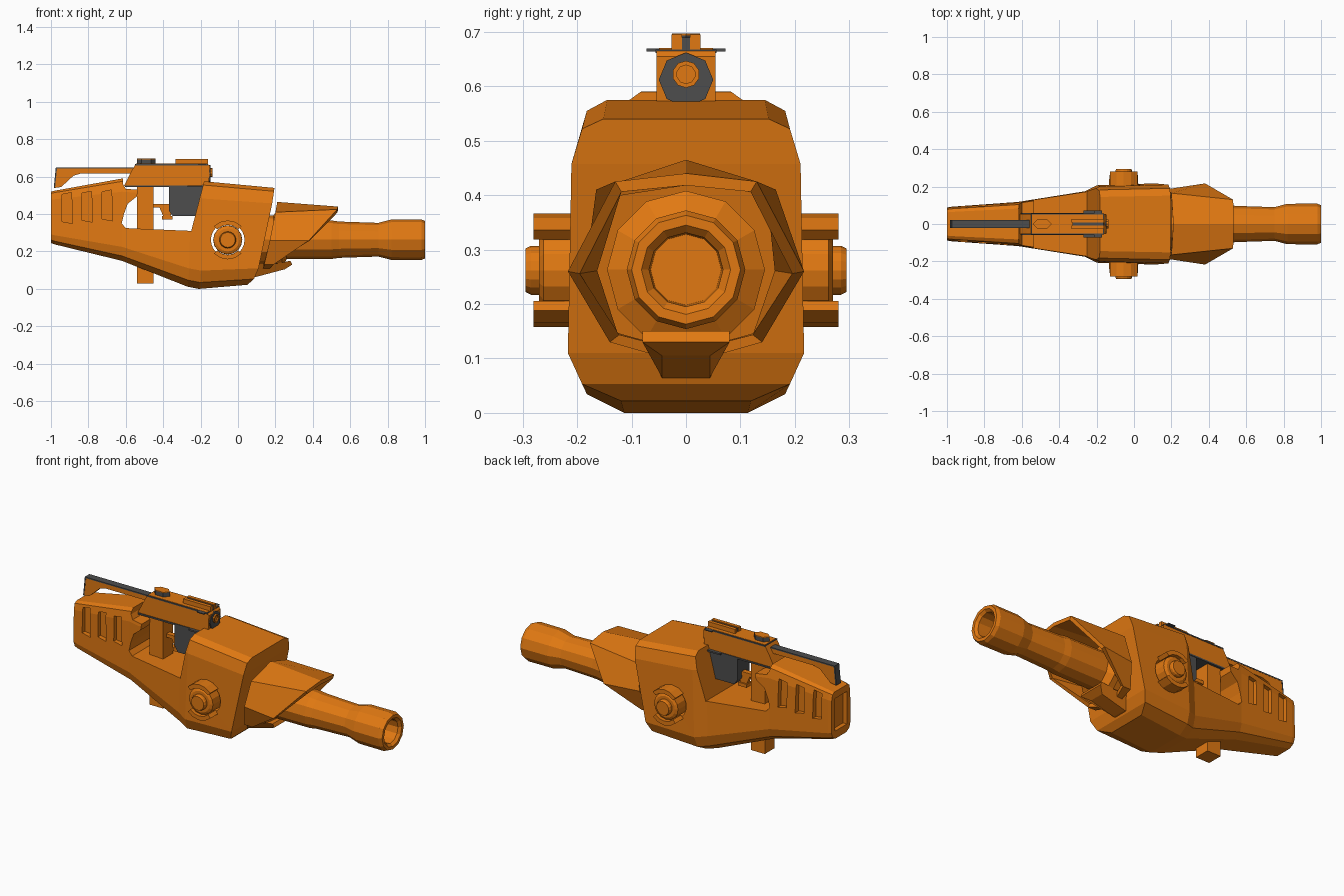
import bpy, bmesh, math

if "Cube" in bpy.data.objects:
    bpy.data.objects.remove(bpy.data.objects["Cube"])

def material(name, rgb):
    m = bpy.data.materials.new(name)
    m.diffuse_color = (*rgb, 1)
    m.use_nodes = True
    m.node_tree.nodes["Principled BSDF"].inputs["Base Color"].default_value = m.diffuse_color
    return m

ORANGE = material("orange paint", (0.75, 0.19, 0.006))
GRAY = material("dark gray metal", (0.075, 0.075, 0.075))

def make(name, verts, faces, mat=ORANGE):
    bm = bmesh.new()
    vs = [bm.verts.new(v) for v in verts]
    for f in faces:
        bm.faces.new([vs[i] for i in f])
    bmesh.ops.recalc_face_normals(bm, faces=bm.faces[:])
    me = bpy.data.meshes.new(name)
    bm.to_mesh(me)
    bm.free()
    me.materials.append(mat)
    ob = bpy.data.objects.new(name, me)
    bpy.context.collection.objects.link(ob)
    return ob

def prism(name, pts, y0, y1, mat=ORANGE):
    """Side profile (x, z) pushed from y0 to y1."""
    n = len(pts)
    verts = [(x, y, z) for y in (y0, y1) for x, z in pts]
    faces = [list(range(n)), list(range(n, 2 * n))]
    faces += [[i, (i + 1) % n, n + (i + 1) % n, n + i] for i in range(n)]
    return make(name, verts, faces, mat)

def box(name, x0, x1, z0, z1, w, mat=ORANGE):
    return prism(name, [(x0, z0), (x1, z0), (x1, z1), (x0, z1)], -w, w, mat)

def lathe(name, profile, sides, place, mat=ORANGE, close=False):
    """Rings of (along, radius); place maps (along, a, b) to a point."""
    verts, faces = [], []
    for t, r in profile:
        for k in range(sides):
            a = 2 * math.pi * k / sides
            verts.append(place(t, r * math.sin(a), r * math.cos(a)))
    for j in range(len(profile) - 1):
        for k in range(sides):
            k2 = (k + 1) % sides
            faces.append([j * sides + k, j * sides + k2, (j + 1) * sides + k2, (j + 1) * sides + k])
    faces += [list(range(sides)), list(range(len(verts) - sides, len(verts)))]
    return make(name, verts, faces, mat)

def along_x(zc):
    return lambda t, a, b: (t, a, zc + b)

def cut(target, cutter):
    m = target.modifiers.new("cut", "BOOLEAN")
    m.operation, m.solver, m.object = "DIFFERENCE", "EXACT", cutter
    bpy.context.view_layer.objects.active = target
    bpy.ops.object.modifier_apply(modifier=m.name)
    bpy.data.objects.remove(cutter)

# Main shell: chamfered sections lofted from the butt to the slanted front
STATIONS = [  # x bottom, x top, z bottom, z top, half width
    (-1.0, -1.0, 0.245, 0.52, 0.088), (-0.98, -0.98, 0.238, 0.525, 0.092),
    (-0.62, -0.62, 0.15, 0.59, 0.118), (-0.27, -0.25, 0.012, 0.585, 0.175),
    (-0.21, -0.18, 0.0, 0.575, 0.207), (0.05, 0.195, 0.022, 0.54, 0.217)]
verts, faces = [], []
for xb, xt, zb, zt, w in STATIONS:
    h = zt - zb
    half = [(0.55, 0), (0.88, 0.06), (1, 0.17), (0.97, 0.84), (0.88, 0.965), (0.7, 1)]
    ring = [(xb + (xt - xb) * t ** 0.5, s * w, zb + h * t) for s, t in half]
    verts += ring + [(x, -y, z) for x, y, z in reversed(ring)]
for j in range(len(STATIONS) - 1):
    for k in range(12):
        k2 = (k + 1) % 12
        faces.append([j * 12 + k, j * 12 + k2, j * 12 + 12 + k2, j * 12 + 12 + k])
for base in (0, len(verts) - 12):
    faces += [[base + k, base + k + 1, base + 10 - k, base + 11 - k] for k in range(5)]
shell = make("main_shell", verts, faces)

# Hand opening, butt recess, side slots and pivot bore
cut(shell, prism("cutter", [(-0.62, 0.8), (-0.615, 0.56), (-0.6, 0.535), (-0.535, 0.53), (-0.54, 0.495),
                            (-0.59, 0.455), (-0.61, 0.40), (-0.622, 0.35), (-0.6, 0.325), (-0.25, 0.31),
                            (-0.18, 0.58), (-0.18, 0.8)], -0.4, 0.4))
cut(shell, box("cutter", -1.1, -0.975, 0.29, 0.48, 0.055))
for i in range(3):
    x = -0.94 + i * 0.107
    z = 0.35 + i * 0.007
    w = 0.068 + i * 0.008
    slot = [(x, z + 0.01), (x + 0.055, z), (x + 0.05, z + 0.165), (x, z + 0.155)]
    for s in (-1, 1):
        cut(shell, prism("cutter", slot, s * w, s * 0.3))
PX, PZ = -0.055, 0.262
along_y = lambda t, a, b: (PX + a, t, PZ + b)
cut(shell, lathe("cutter", [(-0.4, 0.09), (0.4, 0.09)], 24, along_y))

# Pivot drum through the shell, with stepped hubs
lathe("pivot_drum", [(-0.295, 0.04), (-0.285, 0.045), (-0.27, 0.045), (-0.27, 0.062), (-0.262, 0.077),
                     (-0.2, 0.078), (0.2, 0.078), (0.262, 0.077), (0.27, 0.062), (0.27, 0.045),
                     (0.285, 0.045), (0.295, 0.04)], 16, along_y)

# Curved clips above and below each drum end
for s, side in ((-1, "front"), (1, "back")):
    for mid, pos in ((90, "top"), (270, "bottom")):
        angs = [math.radians(mid + d) for d in (-45, -22, 0, 22, 45)]
        pts = [(PX + 0.104 * math.cos(a), PZ + 0.104 * math.sin(a)) for a in angs]
        pts += [(PX + 0.08 * math.cos(a), PZ + 0.08 * math.sin(a)) for a in reversed(angs)]
        prism(f"pivot_clip_{side}_{pos}", pts, s * 0.205, s * 0.28)

# Barrel with flared hollow muzzle, and rear collar
lathe("barrel", [(0.1, 0.105), (0.5, 0.103), (0.54, 0.097), (0.75, 0.09), (0.82, 0.108), (0.98, 0.109),
                 (1.0, 0.1), (1.0, 0.082), (0.985, 0.068), (0.86, 0.065)], 12, along_x(0.263))
lathe("barrel_collar", [(0.08, 0.13), (0.19, 0.13), (0.2, 0.145), (0.235, 0.145), (0.26, 0.105)],
      12, along_x(0.263))

# Open faceted shroud with raked front edge
back = [(0.21, 0, 0.465), (0.2, 0.165, 0.41), (0.17, 0.185, 0.26), (0.14, 0.14, 0.13), (0.13, 0, 0.09)]
rim = [(0.535, 0, 0.44), (0.53, 0.13, 0.425), (0.38, 0.217, 0.26), (0.19, 0.14, 0.13), (0.15, 0, 0.09)]
verts = []
for half in (back, rim):
    verts += half + [(x, -y, z) for x, y, z in half[3:0:-1]]
faces = [[k, (k + 1) % 8, 8 + (k + 1) % 8, 8 + k] for k in range(8)]
shroud = make("barrel_shroud", verts, faces)
sol = shroud.modifiers.new("thickness", "SOLIDIFY")
sol.thickness, sol.offset = 0.022, -1

# Lower fin under the barrel
fin = prism("lower_fin", [(0.06, 0.06), (0.1, 0.065), (0.25, 0.105), (0.29, 0.13), (0.28, 0.15),
                          (0.2, 0.135), (0.1, 0.14)], -0.08, 0.08)
for v in fin.data.vertices:
    if v.co.z < 0.12:
        v.co.y *= 0.55

# Inner gun: receiver, tail, grip and trigger
prism("receiver", [(-0.61, 0.55), (-0.2, 0.55), (-0.155, 0.57), (-0.15, 0.655), (-0.16, 0.665),
                   (-0.55, 0.663), (-0.575, 0.62)], -0.054, 0.054)
prism("tail_stock", [(-0.98, 0.54), (-0.945, 0.545), (-0.88, 0.605), (-0.84, 0.617), (-0.56, 0.617),
                     (-0.56, 0.643), (-0.97, 0.643)], -0.02, 0.02)
box("tail_stock_top", -0.972, -0.56, 0.643, 0.65, 0.021, GRAY)
prism("tail_stock_end", [(-0.985, 0.54), (-0.978, 0.54), (-0.967, 0.65), (-0.974, 0.65)], -0.021, 0.021, GRAY)
box("grip", -0.54, -0.452, 0.03, 0.56, 0.045)
box("trigger_bar", -0.46, -0.36, 0.435, 0.455, 0.015)
box("trigger_block", -0.405, -0.35, 0.37, 0.39, 0.02)
prism("trigger", [(-0.4, 0.39), (-0.36, 0.39), (-0.35, 0.435), (-0.42, 0.435)], -0.012, 0.012)
prism("magazine_housing", [(-0.37, 0.55), (-0.37, 0.42), (-0.35, 0.39), (-0.2, 0.39), (-0.17, 0.55)],
      -0.055, 0.055, GRAY)

# Gray trim strips along the receiver
box("lower_trim", -0.605, -0.25, 0.544, 0.553, 0.058, GRAY)
box("lower_trim_wide", -0.27, -0.17, 0.544, 0.553, 0.072, GRAY)
box("upper_trim", -0.55, -0.16, 0.661, 0.668, 0.056, GRAY)
box("receiver_top", -0.545, -0.165, 0.663, 0.67, 0.05)
box("trim_wings", -0.215, -0.17, 0.664, 0.669, 0.073, GRAY)

# Sight, split top rail and small muzzle
sight = [(-0.54, 0), (-0.515, 0.026), (-0.465, 0.026), (-0.44, 0), (-0.465, -0.026), (-0.515, -0.026)]
for name, z0, z1, mat in (("sight_block", 0.665, 0.693, GRAY), ("sight_cap", 0.693, 0.697, ORANGE)):
    verts = [(x, y, z) for z in (z0, z1) for x, y in sight]
    make(name, verts, [list(range(6)), list(range(6, 12))] +
         [[i, (i + 1) % 6, 6 + (i + 1) % 6, 6 + i] for i in range(6)], mat)
rail = [(-0.335, 0.665), (-0.16, 0.665), (-0.16, 0.695), (-0.335, 0.695)]
for s, side in ((-1, "front"), (1, "back")):
    prism(f"top_rail_{side}", rail, s * 0.007, s * 0.027)
box("top_rail_core", -0.33, -0.162, 0.665, 0.69, 0.008, GRAY)
lathe("muzzle_plate", [(-0.16, 0.05), (-0.146, 0.05)], 8, along_x(0.612), GRAY)
lathe("small_muzzle", [(-0.16, 0.025), (-0.137, 0.025), (-0.137, 0.017), (-0.145, 0.017)], 10, along_x(0.622))
